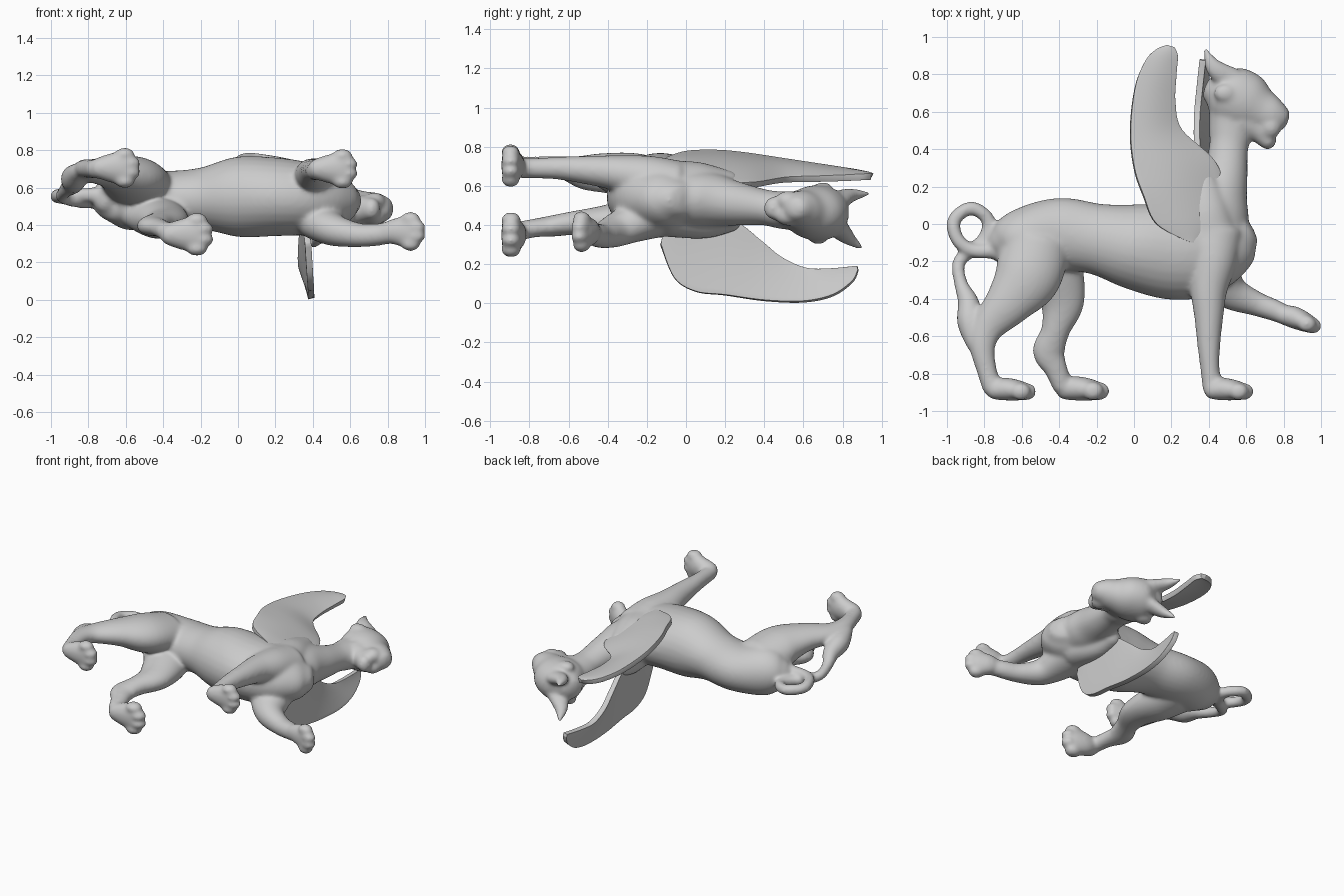
import bpy, bmesh, math
from mathutils import Vector, Matrix

bm = bmesh.new()
Z = Vector((0, 0, 1))


def spline(pts, steps):
    """Catmull-Rom through tuples of any length."""
    out = []
    n = len(pts)
    for i in range(n - 1):
        p = [pts[max(i - 1, 0)], pts[i], pts[i + 1], pts[min(i + 2, n - 1)]]
        for s in range(steps):
            t = s / steps
            out.append(tuple(0.5 * (2 * b + (c - a) * t + (2 * a - 5 * b + 4 * c - d) * t * t
                                    + (3 * b - a - 3 * c + d) * t ** 3)
                             for a, b, c, d in zip(*p)))
    out.append(tuple(pts[-1]))
    return out


def loft(sections, axis=Z, sides=28, steps=6):
    """Closed tube through (x, y, z, radius in plane, radius along axis), with domed ends."""
    secs = spline(sections, steps)
    pos = [Vector(s[:3]) for s in secs]
    rings = []
    last = len(secs) - 1
    for i, s in enumerate(secs):
        t = (pos[min(i + 1, last)] - pos[max(i - 1, 0)]).normalized()
        side = (axis - t * axis.dot(t)).normalized()
        up = t.cross(side)
        a, b = max(s[3], .004), max(s[4], .004)
        m = min(a, b)
        items = [(0, 1)]
        if i == 0:
            items = [(-.6 * m, .3), (-.45 * m, .7)] + items
        if i == last:
            items += [(.45 * m, .7), (.6 * m, .3)]
        for off, k in items:
            rings.append([bm.verts.new(pos[i] + t * off + up * a * k * math.cos(w) + side * b * k * math.sin(w))
                          for w in (2 * math.pi * j / sides for j in range(sides))])
    for r, q in zip(rings, rings[1:]):
        for j in range(sides):
            k = (j + 1) % sides
            bm.faces.new((r[j], r[k], q[k], q[j]))
    bm.faces.new(rings[0][::-1])
    bm.faces.new(rings[-1])


def blob(c, r, angle=0):
    m = Matrix.Translation(c) @ Matrix.Rotation(angle, 4, 'Z') @ Matrix.Diagonal((*r, 1))
    bmesh.ops.create_uvsphere(bm, u_segments=16, v_segments=10, radius=1, matrix=m)


def paw(x, y, z, s=1, angle=0):
    """Foot from the heel point, with four toes."""
    d = Vector((math.cos(angle), math.sin(angle), 0))
    n = Vector((-d.y, d.x, 0))
    o = Vector((x, y, z))
    loft([(*(o + d * u * s + n * v * s), a * s, b * s) for u, v, a, b in
          ((0, 0, .046, .05), (.07, .01, .06, .075), (.16, 0, .05, .09))])
    for w, u in ((-.07, .15), (-.025, .18), (.025, .18), (.07, .15)):
        blob(o + d * u * s - n * .003 * s + Z * w * s, (.054 * s, .047 * s, .036 * s), angle)


# torso
loft([(-.72, -.16, .54, .07, .08), (-.69, -.13, .54, .125, .12), (-.6, -.09, .545, .17, .17),
      (-.4, -.055, .53, .195, .16), (-.2, -.08, .54, .19, .165), (0, -.12, .55, .23, .215),
      (.2, -.145, .55, .26, .21), (.36, -.13, .54, .255, .195), (.5, -.07, .53, .21, .155),
      (.56, -.03, .53, .15, .11)])
# neck
loft([(.42, -.1, .53, .19, .15), (.44, .1, .53, .175, .145), (.485, .25, .51, .125, .115),
      (.505, .4, .49, .105, .092), (.515, .5, .475, .115, .097), (.5, .65, .47, .1, .1)])
# shoulders flowing into the wing roots
loft([(.41, -.1, .62, .15, .11), (.38, .08, .62, .13, .1), (.35, .24, .635, .08, .04)])
loft([(.43, -.1, .44, .13, .1), (.39, .1, .42, .09, .09), (.38, .25, .42, .06, .05)])
# skull and muzzle
loft([(.44, .72, .455, .1, .1), (.5, .69, .46, .16, .14), (.6, .645, .465, .165, .135),
      (.68, .605, .475, .122, .108), (.74, .58, .485, .1, .09), (.785, .565, .487, .075, .07)])
# jaw
loft([(.58, .55, .475, .1, .1), (.66, .51, .483, .075, .075), (.725, .43, .487, .044, .055)])
# brows, cheeks and nose
for s, y in ((1, .7), (-1, .675)):
    blob((.485, y, .46 + s * .125), (.06, .05, .035))
    blob((.65, .66, .472 + s * .075), (.08, .035, .035), -.6)
    blob((.73, .52, .485 + s * .04), (.06, .065, .05))
blob((.795, .6, .487), (.028, .03, .045))
# ears
loft([(.52, .77, .52, .07, .05), (.43, .835, .55, .05, .038), (.38, .935, .56, .012, .012)])
loft([(.52, .76, .4, .07, .05), (.44, .82, .34, .05, .038), (.4, .9, .28, .012, .012)])

# hind legs
loft([(-.52, -.1, .6, .18, .13), (-.57, -.28, .645, .18, .125), (-.67, -.42, .68, .13, .088),
      (-.78, -.55, .69, .09, .062), (-.81, -.66, .7, .068, .052), (-.785, -.79, .7, .054, .05),
      (-.755, -.88, .7, .055, .052)])
paw(-.76, -.893, .705, 1.03)
loft([(-.48, -.12, .46, .17, .1), (-.42, -.25, .435, .15, .11), (-.385, -.42, .42, .12, .08),
      (-.42, -.57, .41, .077, .062), (-.455, -.68, .395, .088, .055), (-.42, -.77, .385, .064, .048),
      (-.38, -.87, .365, .055, .05)])
paw(-.385, -.89, .35, 1.1)
# front legs, one standing and one raised
loft([(.42, -.05, .61, .16, .12), (.42, -.2, .64, .13, .115), (.4, -.35, .665, .1, .092),
      (.4, -.5, .68, .078, .074), (.4, -.65, .69, .062, .059), (.407, -.78, .69, .052, .052),
      (.42, -.88, .69, .055, .05)])
paw(.405, -.893, .7, 1.02)
loft([(.4, -.12, .46, .15, .12), (.45, -.27, .41, .13, .1), (.52, -.365, .37, .095, .085),
      (.65, -.425, .345, .067, .065), (.76, -.465, .35, .058, .06), (.83, -.5, .36, .05, .055)])
paw(.78, -.486, .365, 1, -.3)

# curled tail with tuft
loft([(x, y, z, r, r) for x, y, z, r in
      ((-.68, -.14, .56, .05), (-.77, -.145, .56, .042), (-.87, -.14, .56, .038), (-.945, -.08, .56, .038),
       (-.962, .02, .55, .038), (-.87, .085, .54, .038), (-.778, .02, .53, .038), (-.8, -.08, .525, .038),
       (-.87, -.14, .53, .038), (-.938, -.21, .55, .036), (-.925, -.32, .58, .038), (-.885, -.42, .62, .058),
       (-.878, -.52, .65, .07), (-.86, -.62, .68, .05), (-.83, -.7, .7, .03))], sides=16)

me = bpy.data.meshes.new("body")
bm.to_mesh(me)
bm.free()
body = bpy.data.objects.new("body", me)
bpy.context.collection.objects.link(body)
# fuse all the parts into one skin and soften the joins
r = body.modifiers.new("fuse", 'REMESH')
r.mode = 'VOXEL'
r.voxel_size = .01
r.use_smooth_shade = True
s = body.modifiers.new("soften", 'SMOOTH')
s.factor = .5
s.iterations = 24


def wing(name, outer, inner, bulge):
    """Curved sheet between two edge curves, thickened."""
    wb = bmesh.new()
    nu = 14
    grid = []
    for a, b in zip(spline(outer, 6), spline(inner, 6)):
        a, b = Vector(a), Vector(b)
        grid.append([wb.verts.new(a.lerp(b, u / nu) + Vector(bulge) * math.sin(math.pi * u / nu) * (b - a).length)
                     for u in range(nu + 1)])
    for p, q in zip(grid, grid[1:]):
        for j in range(nu):
            wb.faces.new((p[j], p[j + 1], q[j + 1], q[j]))
    bmesh.ops.recalc_face_normals(wb, faces=wb.faces)
    m = bpy.data.meshes.new(name)
    wb.to_mesh(m)
    wb.free()
    o = bpy.data.objects.new(name, m)
    bpy.context.collection.objects.link(o)
    t = o.modifiers.new("thickness", 'SOLIDIFY')
    t.thickness = .034
    t.offset = 0
    v = o.modifiers.new("round_rim", 'BEVEL')
    v.width = .011
    v.segments = 3
    v.limit_method = 'ANGLE'
    v.angle_limit = math.radians(50)
    for f in m.polygons:
        f.use_smooth = True


# wing held upright along the side
wing("side_wing",
     [(.3, -.1, .73), (.12, 0, .762), (.05, .15, .768), (0, .3, .755), (-.02, .5, .725), (.005, .73, .69),
      (.06, .87, .668), (.12, .93, .655), (.18, .95, .648)],
     [(.34, -.1, .71), (.46, .02, .65), (.47, .2, .61), (.42, .34, .605), (.25, .5, .63), (.215, .65, .635),
      (.222, .8, .64), (.23, .9, .645), (.21, .945, .647)], (0, 0, .06))
# wing spread outwards
wing("spread_wing",
     [(.375, -.13, .3), (.385, -.06, .13), (.39, .05, .06), (.39, .2, .042), (.39, .4, .014), (.393, .6, .008),
      (.39, .75, .04), (.38, .85, .11), (.37, .88, .17)],
     [(.37, -.12, .34), (.37, -.05, .42), (.36, .1, .45), (.35, .25, .42), (.34, .38, .32), (.335, .48, .235),
      (.338, .6, .18), (.35, .72, .175), (.367, .875, .19)], (-.01, 0, 0))
